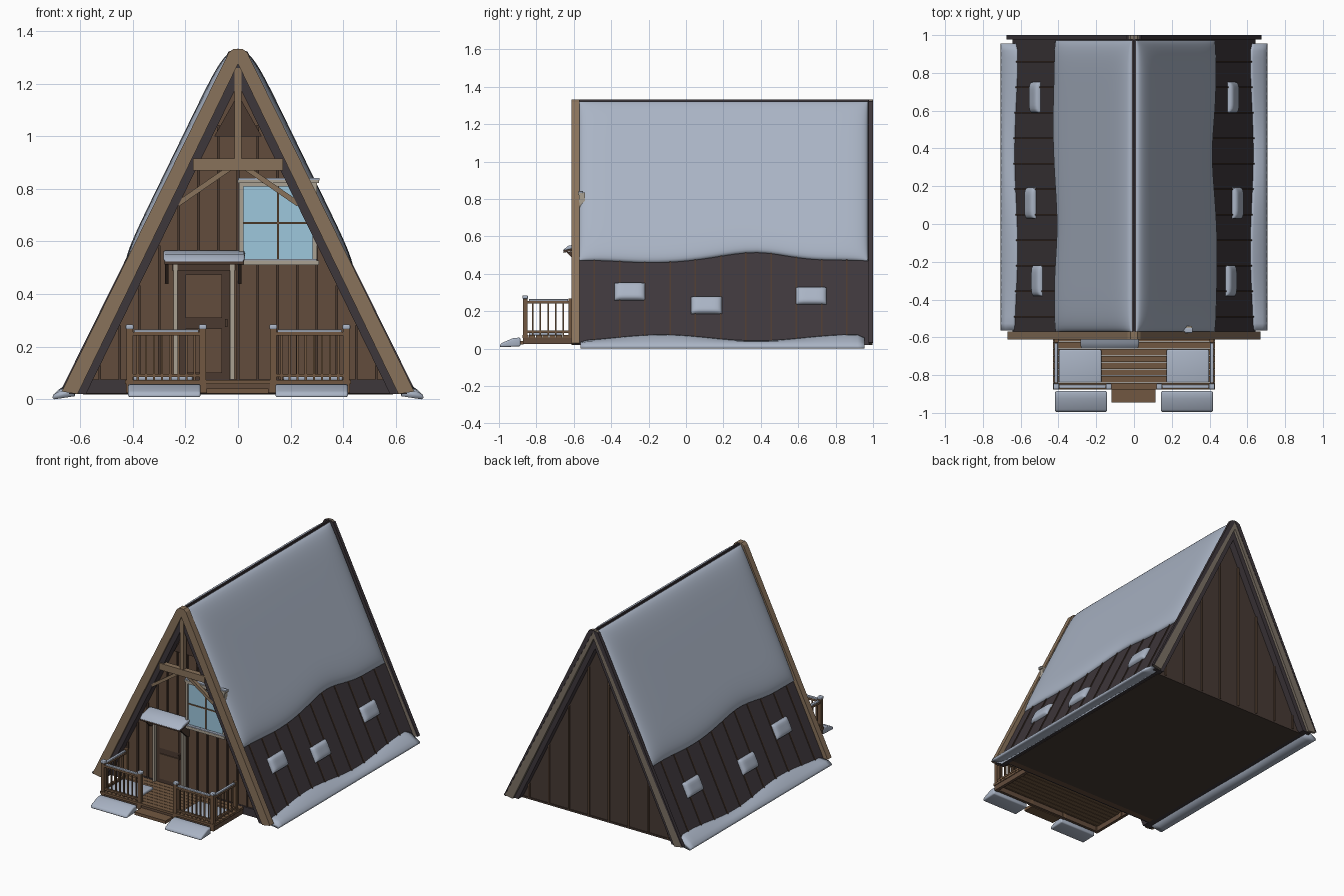
import bpy, bmesh, math

if "Cube" in bpy.data.objects:
    bpy.data.objects.remove(bpy.data.objects["Cube"])

COL = dict(snow=(.4, .455, .555), wall=(.122, .072, .045), trim=(.25, .17, .105), roof=(.048, .038, .044),
           glass=(.34, .57, .72), rail=(.165, .095, .052), frame=(.4, .355, .29), door=(.07, .042, .03),
           back=(.062, .042, .033), edge=(.2, .165, .13))
MATS = {}
for n, c in COL.items():
    MATS[n] = bpy.data.materials.new(n)
    MATS[n].diffuse_color = (*c, 1)


def finish(name, bm, mat, bevel=0, smooth=False):
    bmesh.ops.recalc_face_normals(bm, faces=bm.faces[:])
    me = bpy.data.meshes.new(name)
    bm.to_mesh(me)
    bm.free()
    ob = bpy.data.objects.new(name, me)
    bpy.context.collection.objects.link(ob)
    me.materials.append(MATS[mat])
    if bevel:
        m = ob.modifiers.new("bevel", 'BEVEL')
        m.width, m.segments = bevel, 3
    if bevel or smooth:
        for p in me.polygons:
            p.use_smooth = True
    return ob


def add_prism(bm, pts, a, b, axis='y'):
    """Extrude a profile: (x,z) along y, or (y,z) along x."""
    f = (lambda p, t: (p[0], t, p[1])) if axis == 'y' else (lambda p, t: (t, p[0], p[1]))
    A = [bm.verts.new(f(p, a)) for p in pts]
    B = [bm.verts.new(f(p, b)) for p in pts]
    bm.faces.new(A)
    bm.faces.new(B[::-1])
    for i in range(len(pts)):
        j = (i + 1) % len(pts)
        bm.faces.new((A[j], A[i], B[i], B[j]))


def prism(name, pts, a, b, mat, axis='y', bevel=0):
    bm = bmesh.new()
    add_prism(bm, pts, a, b, axis)
    return finish(name, bm, mat, bevel)


def boxes(name, items, mat, bevel=0):
    """Items are (x0, x1, y0, y1, z0, z1)."""
    bm = bmesh.new()
    for x0, x1, y0, y1, z0, z1 in items:
        add_prism(bm, [(x0, z0), (x1, z0), (x1, z1), (x0, z1)], y0, y1)
    return finish(name, bm, mat, bevel)


def beam(name, p, q, w, y0, y1, mat):
    dx, dz = q[0] - p[0], q[1] - p[1]
    l = math.hypot(dx, dz)
    nx, nz = -dz / l * w / 2, dx / l * w / 2
    return prism(name, [(p[0] + nx, p[1] + nz), (q[0] + nx, q[1] + nz),
                        (q[0] - nx, q[1] - nz), (p[0] - nx, p[1] - nz)], y0, y1, mat)


K = .487                                    # roof slope dx/dz
NX, NZ = .897, .442                         # roof normal
surf = lambda z: .643 - (z - .02) * K       # roof outer surface
under = lambda x: .02 + (.583 - abs(x)) / .492  # roof underside height

# cabin body, foundation and roof shell
prism("cabin_body", [(-.583, .02), (.583, .02), (0, under(0))], -.54, .93, "wall")
prism("back_wall", [(-.575, .03), (.575, .03), (0, under(0) - .01)], .92, .935, "back")
boxes("foundation", [(-.583, .583, -.552, -.53, .022, .075)], "roof")
boxes("floor", [(-.59, .59, -.5, .94, .018, .03)], "back")
shell = [(.578, .02), (.643, .02), (.01, 1.322), (-.01, 1.322), (-.643, .02), (-.578, .02), (0, 1.2)]
prism("roof_shell", shell, -.6, .98, "roof")
boxes("ridge_cap", [(-.005, .005, -.575, .98, 1.305, 1.331)], "roof")

# barge boards, front and back, with a dark drip edge
barge = [(.61, .02), (.67, .03), (.035, 1.318), (.018, 1.332), (-.018, 1.332), (-.035, 1.318),
         (-.67, .03), (-.61, .02), (0, 1.275)]
prism("front_barge_boards", barge, -.612, -.57, "trim")
prism("back_barge_boards", barge, .978, .998, "edge")
bm = bmesh.new()
for s in (-1, 1):
    add_prism(bm, [(s * x, z) for x, z in [(.667, .03), (.674, .033), (.036, 1.322), (.0, 1.333), (.0, 1.325)]], .976, 1.0)
finish("back_drip_edge", bm, "roof")

# standing seams on both roof slopes
bm = bmesh.new()
for s in (-1, 1):
    for i in range(11):
        y = -.49 + i * .135
        prof = [(surf(.02) - .005, .02), (surf(.02) + .005, .023), (surf(.6) + .005, .603), (surf(.6) - .005, .6)]
        add_prism(bm, [(s * x, z) for x, z in prof], y - .004, y + .004)
finish("roof_seams", bm, "door")


# snow lying on the roof slopes
def roof_snow(name, s, y0, y1, lo, hi, t, ny, nz, pu=6, pv=6):
    bm = bmesh.new()
    bulge = lambda f, p: max(0, 1 - abs(2 * f - 1) ** p) ** .5
    ease = lambda f: .5 - .5 * math.cos(math.pi * f)
    layers = []
    for top in (True, False):
        rows = []
        for i in range(ny + 1):
            u = ease(i / ny)
            y = y0 + (y1 - y0) * u
            row = []
            for j in range(nz + 1):
                v = ease(j / nz)
                z = lo(y) + (hi - lo(y)) * v
                h = t * bulge(u, pu) * bulge(v, pv) + .004 if top else -.006
                row.append(bm.verts.new((s * (surf(z) + NX * h), y, z + NZ * h)))
            rows.append(row)
        for i in range(ny):
            for j in range(nz):
                bm.faces.new((rows[i][j], rows[i + 1][j], rows[i + 1][j + 1], rows[i][j + 1]))
        layers.append(rows)
    rim = lambda r: ([r[i][0] for i in range(ny)] + [r[ny][j] for j in range(nz)] +
                     [r[i][nz] for i in range(ny, 0, -1)] + [r[0][j] for j in range(nz, 0, -1)])
    A, B = rim(layers[0]), rim(layers[1])
    for i in range(len(A)):
        j = (i + 1) % len(A)
        bm.faces.new((A[i], A[j], B[j], B[i]))
    return finish(name, bm, "snow", smooth=True)


for s, tag, base, c, amp in ((1, "right", .465, .4, .05), (-1, "left", .49, -.05, .04)):
    edge = lambda y: base + amp * math.exp(-((y - c) / .24) ** 2) + .006 * math.sin(9 * y)
    roof_snow("roof_snow_" + tag, s, -.572, .972, edge, 1.32, .037, 40, 30, 14, 7)
    for i, (y, z) in enumerate(((-.3, .308), (.11, .235), (.67, .285))):
        roof_snow(f"snow_patch_{tag}_{i}", s, y - .082, y + .082, lambda y, z=z: z - .05, z + .04, .024, 12, 10)
    # snow bank along the eave
    bm = bmesh.new()
    rings = []
    for i in range(41):
        y = -.565 + 1.52 * i / 40
        k = .8 if i in (0, 40) else 1
        zt = (.06 + .016 * math.cos(6.2 * (y + .13))) * k
        prof = [(.62, .012), (surf(zt) - .004, zt), (surf(zt) + .016, zt - .004), (.68, .038 * k),
                (.702, .018), (.706, .006), (.698, 0)]
        rings.append([bm.verts.new((s * x, y, z)) for x, z in prof])
    for a, b in zip(rings, rings[1:]):
        for j in range(7):
            bm.faces.new((a[j], a[(j + 1) % 7], b[(j + 1) % 7], b[j]))
    bm.faces.new(rings[0])
    bm.faces.new(rings[-1])
    finish("eave_snow_" + tag, bm, "snow", smooth=True)

# wall battens
xs = [i * .075 - .525 for i in range(15)]
boxes("front_battens", [(x - .005, x + .005, -.55, -.535, .07, under(x) - .01) for x in xs], "door")
boxes("back_battens", [(x - .005, x + .005, .93, .945, .03, under(x) - .01) for x in xs[::2]], "wall")

# gable truss and vent
boxes("king_post", [(-.013, .013, -.605, -.575, .91, 1.26)], "trim")
boxes("collar_beam", [(-.172, .172, -.608, -.572, .87, .915)], "trim")
for s in (-1, 1):
    beam("truss_brace", (s * .03, .88), (s * .23, .742), .02, -.6, -.575, "trim")
prism("gable_vent", [(-.09, 1.0), (.09, 1.0), (0, 1.16)], -.56, -.54, "door")

# door
boxes("door_leaf", [(-.228, -.032, -.552, -.54, .075, .51)], "door")
boxes("door_panels", [(-.2, -.06, -.558, -.55, .31, .475), (-.2, -.06, -.558, -.55, .1, .27)], "wall")
boxes("door_frame", [(-.246, -.23, -.572, -.54, .075, .515), (-.03, -.014, -.572, -.54, .075, .515)], "frame")
boxes("door_lintel", [(-.25, -.01, -.57, -.54, .49, .515)], "door")
boxes("door_handle", [(-.05, -.04, -.575, -.55, .275, .305)], "door")

# awning over the door
prism("awning", [(-.655, .512), (-.54, .54), (-.54, .557), (-.655, .529)], -.28, .022, "door", 'x')
prism("awning_snow", [(-.664, .522), (-.545, .546), (-.545, .567), (-.63, .55)], -.284, .026, "snow", 'x', .008)
for x in (-.272, .006):
    prism("awning_bracket", [(-.54, .44), (-.56, .44), (-.64, .515), (-.54, .53)], x - .006, x + .008, "door", 'x')

# window
boxes("window_glass", [(.01, .292, -.56, -.54, .53, .815)], "glass")
boxes("window_frame", [(.003, .02, -.572, -.54, .52, .825), (.283, .3, -.572, -.54, .52, .825),
                       (.003, .3, -.572, -.54, .81, .828), (-.005, .308, -.585, -.54, .51, .528),
                       (-.002, .308, -.578, -.54, .822, .834)], "frame")
boxes("window_bars", [(.148, .155, -.566, -.55, .53, .81), (.02, .285, -.566, -.55, .667, .674)], "rail")
boxes("window_snow", [(0, .31, -.576, -.55, .832, .842), (.0, .3, -.584, -.565, .526, .534)], "snow", .003)

# porch deck and step
boxes("deck_boards", [(-.43, .43, -.875 + i * .036, -.842 + i * .036, .058, .074) for i in range(9)], "rail")
boxes("deck_frame", [(-.425, .425, -.868, -.85, .025, .06)] +
      [(x - .01, x + .01, -.865, -.55, .025, .06) for x in (-.415, .415)], "wall")
boxes("porch_step", [(-.12, .115, -.945, -.87, .022, .042)], "rail")

# railings with snow on top, mirrored left and right
for s, tag in ((-1, "left"), (1, "right")):
    X = lambda a, b: (min(s * a, s * b), max(s * a, s * b))
    posts = [(.412, -.86), (.134, -.86), (.412, -.615)]
    boxes("rail_posts_" + tag, [(*X(x - .012, x + .012), y - .012, y + .012, .025, .268) for x, y in posts], "rail")
    boxes("post_snow_" + tag, [(*X(x - .015, x + .015), y - .015, y + .015, .266, .284) for x, y in posts[:2]], "snow", .005)
    boxes("handrails_" + tag, [(*X(.135, .41), -.87, -.85, .242, .256), (*X(.135, .41), -.867, -.853, .085, .097),
                               (*X(.402, .422), -.86, -.6, .242, .256), (*X(.405, .419), -.86, -.6, .085, .097)], "rail")
    boxes("handrail_snow_" + tag, [(*X(.15, .395), -.869, -.851, .254, .265),
                                   (*X(.403, .421), -.84, -.63, .254, .265)], "snow", .004)
    bal = [(.134 + i * .0309, -.86) for i in range(1, 9)] + [(.412, -.86 + i * .041) for i in range(1, 6)]
    boxes("balusters_" + tag, [(*X(x - .004, x + .004), y - .004, y + .004, .074, .245) for x, y in bal], "rail")
    boxes("deck_snow_" + tag, [(*X(.172, .398), -.84, -.665, .07, .092)], "snow", .009)
    prism("ground_snow_" + tag, [(-.998, .008), (-.885, .012), (-.885, .06), (-.925, .056), (-.99, .028)],
          *X(.142, .418), "snow", 'x', .009)

for m in bpy.data.materials:
    if m.users and not m.is_grease_pencil:
        m.use_nodes = True
        m.node_tree.nodes["Principled BSDF"].inputs["Base Color"].default_value = m.diffuse_color
